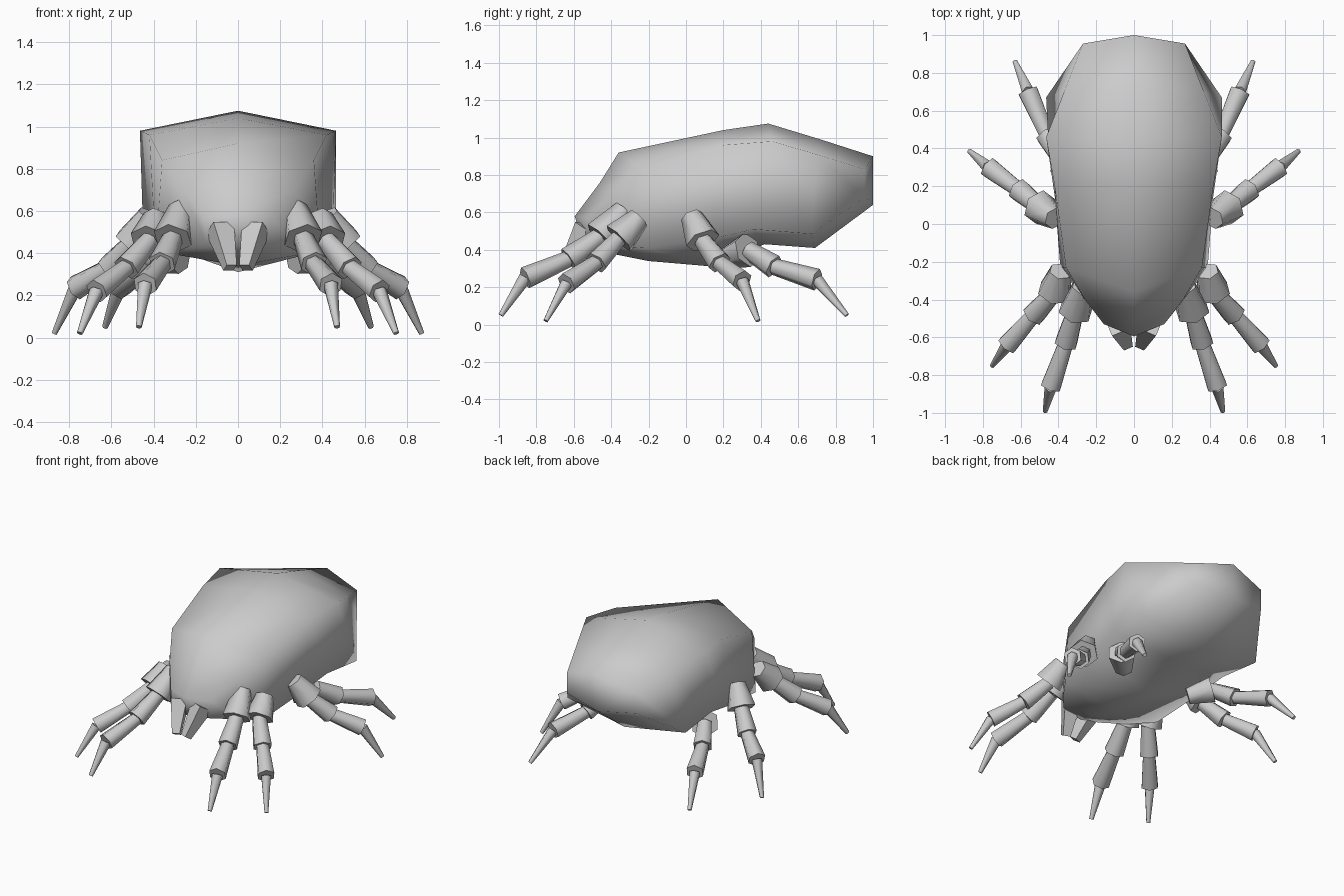
import bpy
import bmesh
import math
from mathutils import Vector

default = bpy.data.objects.get("Cube")
if default:
    bpy.data.objects.remove(default, do_unlink=True)

# Single plain grey
grey = bpy.data.materials.new("plain_grey")
grey.use_nodes = True
colour = (0.6, 0.6, 0.6, 1)
grey.diffuse_color = colour
grey.node_tree.nodes["Principled BSDF"].inputs["Base Color"].default_value = colour


def finish(bm, name, angle):
    bmesh.ops.recalc_face_normals(bm, faces=bm.faces[:])
    mesh = bpy.data.meshes.new(name)
    bm.to_mesh(mesh)
    bm.free()
    obj = bpy.data.objects.new(name, mesh)
    bpy.context.collection.objects.link(obj)
    mesh.materials.append(grey)
    bpy.ops.object.select_all(action="DESELECT")
    obj.select_set(True)
    bpy.context.view_layer.objects.active = obj
    bpy.ops.object.shade_smooth_by_angle(angle=math.radians(angle))
    return obj


def add_segment(bm, start, end, r1, r2, sides=6):
    """Tapered prism between two points, closed at both ends."""
    start, end = Vector(start), Vector(end)
    axis = (end - start).normalized()
    across = axis.cross(Vector((0, 0, 1))).normalized()
    up = across.cross(axis)
    rings = []
    for centre, r in ((start, r1), (end, r2)):
        ring = []
        for i in range(sides):
            a = 2 * math.pi * (i + 0.5) / sides
            ring.append(bm.verts.new(centre + r * (across * math.cos(a) + up * math.sin(a))))
        rings.append(ring)
        bm.faces.new(ring)
    for i in range(sides):
        j = (i + 1) % sides
        bm.faces.new((rings[0][i], rings[0][j], rings[1][j], rings[1][i]))


# Body: rails running from nose to tail, joined into mirrored rings
spine = [(-.595, .58), (-.46, .76), (-.36, .92), (.2, 1.04), (.44, 1.075), (.72, .99), (1, .9)]
keel = [(-.55, .43), (-.4, .38), (-.2, .34), (.15, .31), (.42, .43), (.69, .41), (1, .64)]
shoulder = [(.16, -.53, .57), (.26, -.4, .7), (.36, -.23, .84), (.42, .2, .96),
            (.465, .46, .98), (.37, .7, .91), (.27, .955, .83)]
flank = [(.15, -.53, .45), (.28, -.38, .42), (.39, -.23, .41), (.42, .15, .46),
         (.45, .36, .51), (.465, .67, .485), (.27, .955, .68)]

bm = bmesh.new()
rings = []
for top, a, b, low in zip(spine, shoulder, flank, keel):
    points = [(0, *top), a, b, (0, *low)]
    points += [(-x, y, z) for x, y, z in (b, a)]
    rings.append([bm.verts.new(p) for p in points])
for r, s in zip(rings, rings[1:]):
    for i in range(len(r)):
        j = (i + 1) % len(r)
        bm.faces.new((r[i], r[j], s[j], s[i]))
# Nose and tail ends, each split along the centre line
for r in (rings[0], rings[-1]):
    bm.faces.new(r[:4])
    bm.faces.new(r[3:] + r[:1])
finish(bm, "body", 180)

# Legs: joints from hip to toe
legs = {
    "first": [(.27, -.33, .61), (.31, -.46, .47), (.36, -.63, .35), (.44, -.86, .25), (.47, -.99, .05)],
    "second": [(.39, -.25, .57), (.42, -.36, .46), (.53, -.48, .33), (.67, -.64, .22), (.75, -.75, .02)],
    "third": [(.42, .03, .58), (.5, .09, .45), (.61, .18, .33), (.77, .3, .235), (.87, .385, .02)],
    "fourth": [(.27, .22, .36), (.38, .33, .4), (.46, .47, .31), (.56, .7, .24), (.63, .86, .05)],
}
radii = [(.06, .095), (.05, .066), (.045, .06), (.036, .014)]

for side, sign in (("left", 1), ("right", -1)):
    for name, joints in legs.items():
        bm = bmesh.new()
        path = [(sign * x, y, z) for x, y, z in joints]
        for start, end, (r1, r2) in zip(path, path[1:], radii):
            add_segment(bm, start, end, r1, r2)
        finish(bm, f"{name}_leg_{side}", 65)

    # Mouthparts
    bm = bmesh.new()
    add_segment(bm, (sign * .085, -.53, .52), (sign * .038, -.64, .33), .075, .036, 4)
    finish(bm, f"jaw_{side}", 40)
